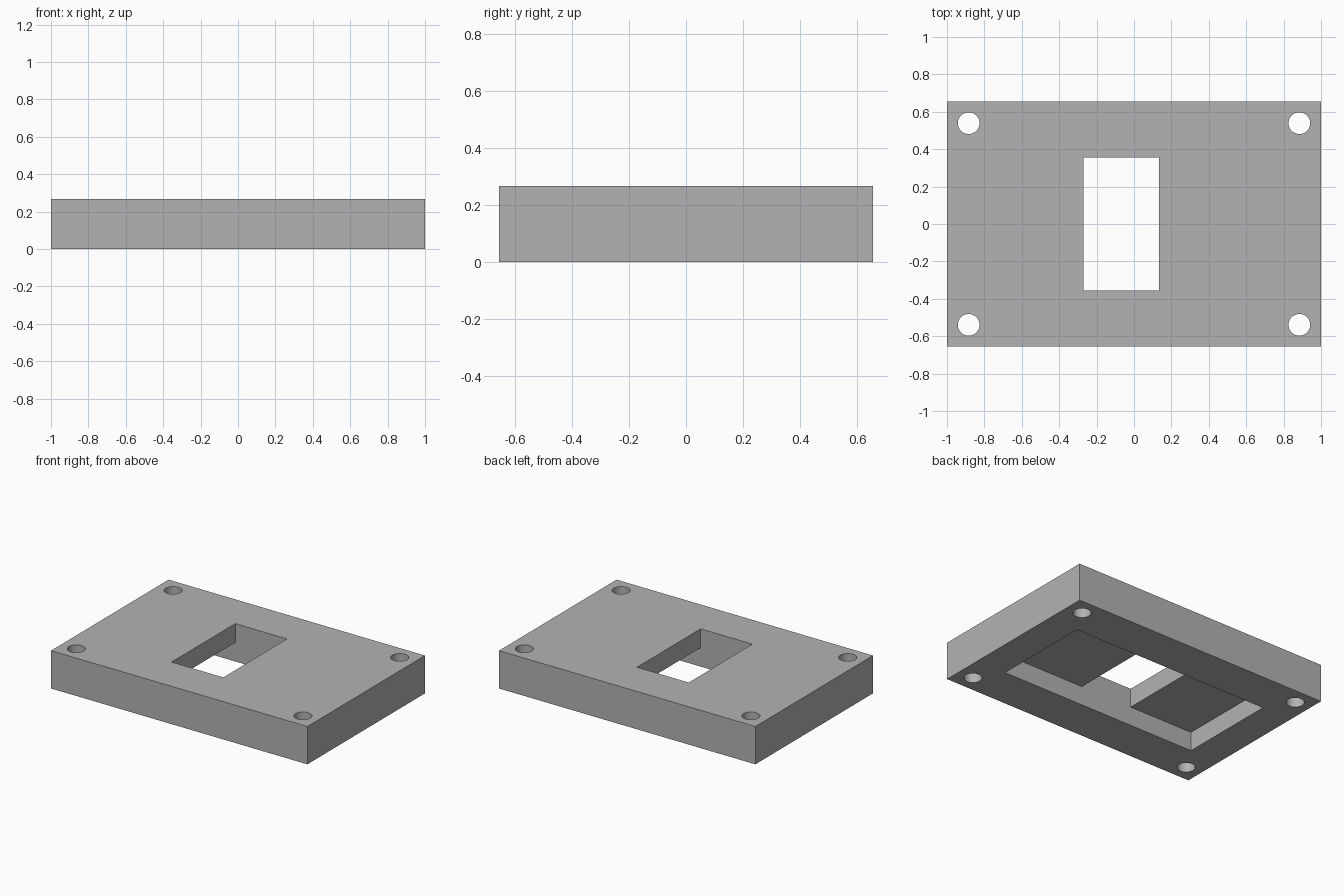
import bpy

cube = bpy.data.objects.get("Cube")
if cube:
    bpy.data.objects.remove(cube, do_unlink=True)

LENGTH, WIDTH, HEIGHT = 2.0, 1.31, 0.267
POCKET_TOP = HEIGHT / 2
OPENING_Y = 0.355
HOLE_X, HOLE_Y, HOLE_R = 0.884, 0.539, 0.058

grey = bpy.data.materials.new("plain grey")
grey.use_nodes = True
colour = (0.45, 0.45, 0.45, 1)
grey.diffuse_color = colour
grey.node_tree.nodes["Principled BSDF"].inputs["Base Color"].default_value = colour


def box(name, low, high):
    """Box between two opposite corners."""
    centre = [(a + b) / 2 for a, b in zip(low, high)]
    bpy.ops.mesh.primitive_cube_add(size=1, location=centre)
    ob = bpy.context.object
    ob.name = name
    ob.scale = [b - a for a, b in zip(low, high)]
    bpy.ops.object.transform_apply(location=True, rotation=False, scale=True)
    return ob


# Plate body
plate = box("mounting_plate", (-LENGTH / 2, -WIDTH / 2, 0), (LENGTH / 2, WIDTH / 2, HEIGHT))
plate.data.materials.append(grey)

# Underside pocket, and the off-centre window that opens it to the top
cutters = [
    box("pocket_cutter", (-0.77, -OPENING_Y, -0.1), (0.77, OPENING_Y, POCKET_TOP)),
    box("window_cutter", (-0.27, -OPENING_Y, -0.1), (0.134, OPENING_Y, HEIGHT + 0.1)),
]

# Four corner screw holes
for sx in (-1, 1):
    for sy in (-1, 1):
        bpy.ops.mesh.primitive_cylinder_add(
            vertices=48, radius=HOLE_R, depth=1, location=(sx * HOLE_X, sy * HOLE_Y, HEIGHT / 2))
        hole = bpy.context.object
        hole.name = "screw_hole_cutter"
        cutters.append(hole)

# Cut everything out of the plate
bpy.ops.object.select_all(action="DESELECT")
plate.select_set(True)
bpy.context.view_layer.objects.active = plate
for cutter in cutters:
    cutter.hide_render = True
    mod = plate.modifiers.new("cut", "BOOLEAN")
    mod.operation = "DIFFERENCE"
    mod.solver = "EXACT"
    mod.object = cutter
    bpy.ops.object.modifier_apply(modifier=mod.name)
for cutter in cutters:
    bpy.data.objects.remove(cutter, do_unlink=True)

bpy.ops.object.shade_smooth_by_angle()
